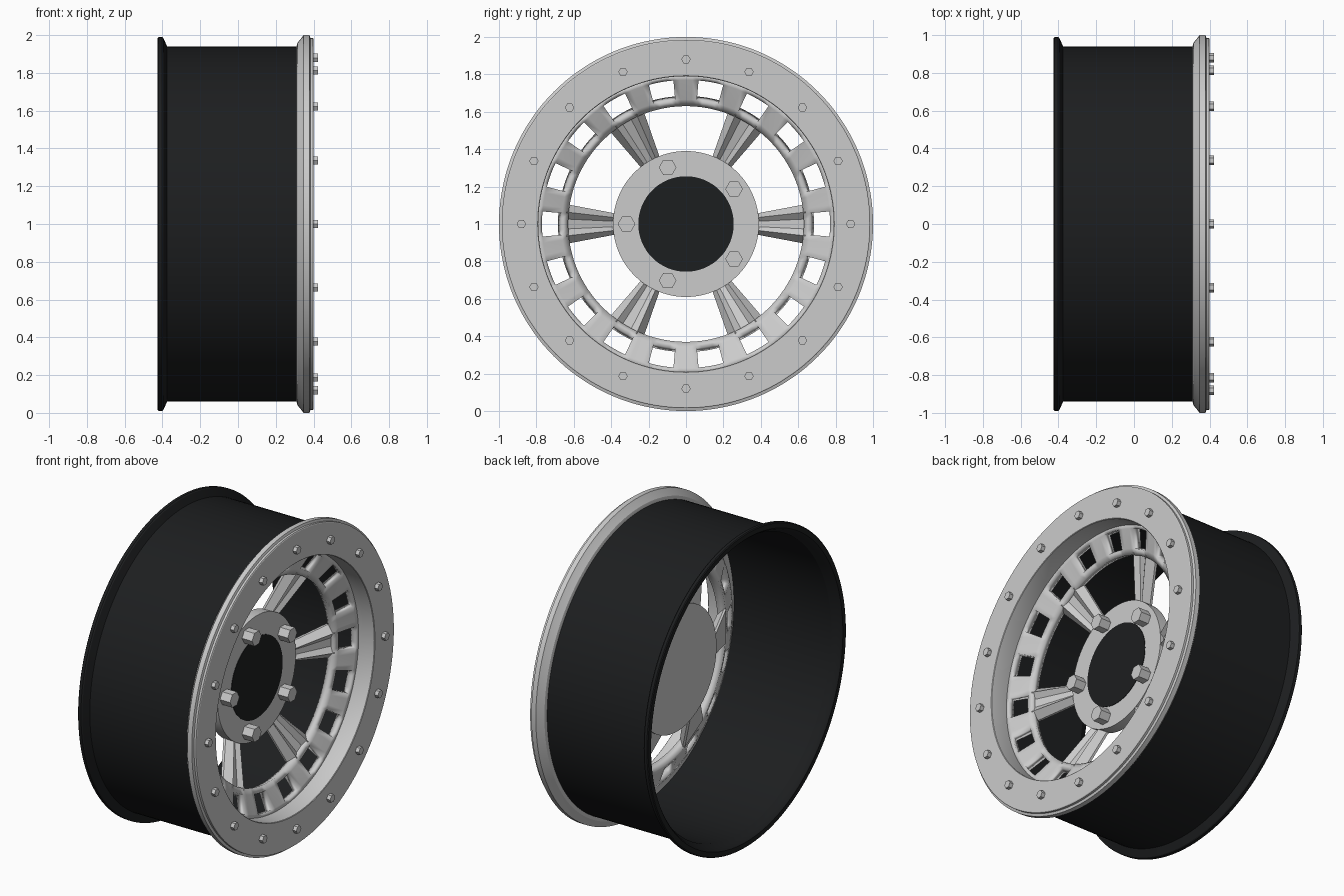
import bpy, bmesh
from math import sin, cos, pi, radians
from mathutils import Matrix

if "Cube" in bpy.data.objects:
    bpy.data.objects.remove(bpy.data.objects["Cube"])

CENTRE = Matrix.Translation((0, 0, 1))
N = 144

black = bpy.data.materials.new("black_paint")
black.diffuse_color = (0.012, 0.013, 0.014, 1)
black.use_nodes = True
black.node_tree.nodes["Principled BSDF"].inputs["Base Color"].default_value = black.diffuse_color


def finish(name, bm, mat=None, smooth=True):
    bmesh.ops.recalc_face_normals(bm, faces=bm.faces[:])
    me = bpy.data.meshes.new(name)
    bm.to_mesh(me)
    bm.free()
    ob = bpy.data.objects.new(name, me)
    bpy.context.collection.objects.link(ob)
    ob.matrix_world = CENTRE
    if mat:
        me.materials.append(mat)
    if smooth:
        bpy.ops.object.select_all(action='DESELECT')
        ob.select_set(True)
        bpy.context.view_layer.objects.active = ob
        bpy.ops.object.shade_smooth_by_angle(angle=radians(25))
    return ob


def polar(x, r, a):
    return (x, r * cos(a), r * sin(a))


def lathe(name, profile, mat=None, closed=True, skip=None):
    """Spin an (x, radius) profile round the x axis; skip(row, step) leaves holes."""
    bm = bmesh.new()
    rings = [[bm.verts.new(polar(x, r, 2 * pi * i / N)) for i in range(N)] for x, r in profile]
    rows = len(rings) if closed else len(rings) - 1
    for j in range(rows):
        a, b = rings[j], rings[(j + 1) % len(rings)]
        for i in range(N):
            if skip and skip(j, i):
                continue
            k = (i + 1) % N
            bm.faces.new((a[i], a[k], b[k], b[i]))
    return finish(name, bm, mat)


def prism(name, x0, x1, radius, sides, y=0, z=0, mat=None, smooth=False):
    """Cylinder or hexagon lying along x."""
    bm = bmesh.new()
    ends = [[bm.verts.new((x, y + radius * cos(2 * pi * i / sides), z + radius * sin(2 * pi * i / sides)))
             for i in range(sides)] for x in (x0, x1)]
    for e in ends:
        bm.faces.new(e)
    for i in range(sides):
        k = (i + 1) % sides
        bm.faces.new((ends[0][i], ends[0][k], ends[1][k], ends[1][i]))
    return finish(name, bm, mat, smooth)


# Barrel with flared rear lip
lathe("barrel", [(0.315, 0.94), (-0.375, 0.94), (-0.395, 0.985), (-0.402, 0.99), (-0.42, 0.99),
                 (-0.425, 0.985), (-0.425, 0.955), (-0.415, 0.945), (-0.395, 0.935),
                 (-0.37, 0.92), (0.315, 0.92)], black)

# Outer clamp ring with its deep inner wall
lathe("clamp_ring", [(0.31, 0.94), (0.315, 0.96), (0.34, 0.99), (0.347, 1.0), (0.378, 1.0),
                     (0.383, 0.985), (0.397, 0.985), (0.40, 0.98), (0.40, 0.793), (0.397, 0.79),
                     (0.285, 0.79), (0.25, 0.80), (0.29, 0.87), (0.31, 0.92)])

# Conical face ring with 18 windows
face_ring = lathe("window_ring", [(0.22, 0.63), (0.235, 0.665), (0.281, 0.77), (0.29, 0.795)],
                  closed=False, skip=lambda j, i: j == 1 and (i + 2) % 8 < 4)
bm = bmesh.new()
bm.from_mesh(face_ring.data)
if sum(f.normal.x for f in bm.faces) < 0:
    bmesh.ops.reverse_faces(bm, faces=bm.faces[:])
bm.to_mesh(face_ring.data)
bm.free()
solid = face_ring.modifiers.new("thickness", 'SOLIDIFY')
solid.thickness = 0.05
solid.offset = -1

# Hub disc and centre cap
prism("hub", 0.06, 0.13, 0.39, 96, smooth=True)
prism("centre_cap", 0.10, 0.133, 0.255, 96, mat=black, smooth=True)

# Six tapered, grooved spokes
section = [(-1, -0.045), (-0.6, 0), (-0.25, -0.025), (0.25, -0.025), (0.6, 0), (1, -0.045),
           (1, -0.06), (-1, -0.06)]
for s in range(6):
    bm = bmesh.new()
    ends = [[bm.verts.new((x + d, r, w * t)) for t, d in section]
            for x, r, w in ((0.125, 0.375, 0.056), (0.228, 0.64, 0.106))]
    for e in ends:
        bm.faces.new(e)
    for i in range(len(section)):
        k = (i + 1) % len(section)
        bm.faces.new((ends[0][i], ends[0][k], ends[1][k], ends[1][i]))
    bm.transform(Matrix.Rotation(s * pi / 3, 4, 'X'))
    finish(f"spoke_{s + 1}", bm, smooth=False)

# Hub lug nuts
for i in range(5):
    a = pi + 2 * pi * i / 5
    prism(f"lug_nut_{i + 1}", 0.12, 0.20, 0.047, 6, 0.318 * cos(a), 0.318 * sin(a))

# Clamp ring bolts
for i in range(16):
    a = 2 * pi * i / 16
    prism(f"ring_bolt_{i + 1}", 0.39, 0.424, 0.025, 6, 0.88 * cos(a), 0.88 * sin(a))
